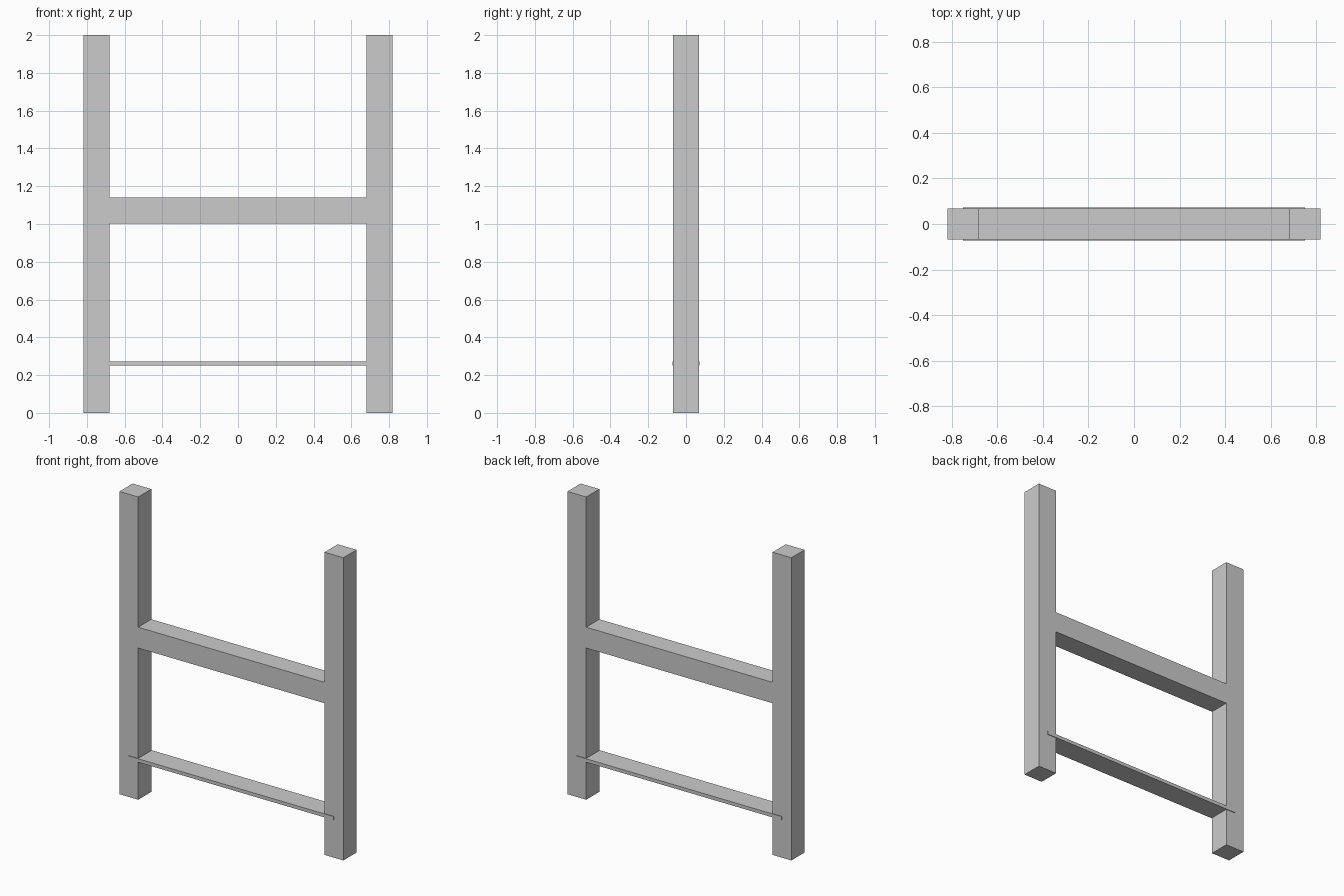
import bpy

if "Cube" in bpy.data.objects:
    bpy.data.objects.remove(bpy.data.objects["Cube"])


def box(name, x, y, z):
    """Box spanning the (min, max) ranges given for each axis."""
    spans = (x, y, z)
    bpy.ops.mesh.primitive_cube_add(size=1, location=[(a + b) / 2 for a, b in spans])
    obj = bpy.context.object
    obj.name = name
    obj.scale = [b - a for a, b in spans]
    bpy.ops.object.transform_apply(location=False, rotation=False, scale=True)
    return obj


POST_X = 0.75       # post centre line
HALF = 0.0685       # half the post thickness

# Two square upright posts
for side, sx in (("left", -1), ("right", 1)):
    cx = sx * POST_X
    box(f"{side}_post", (cx - HALF, cx + HALF), (-HALF, HALF), (0, 2))

# Thick upper rail, fitted between the posts and flush with their faces
inner = POST_X - HALF
box("upper_rail", (-inner, inner), (-HALF, HALF), (1.002, 1.14))

# Thin lower shelf board, slightly deeper than the posts and let into them
box("lower_board", (-POST_X, POST_X), (-0.0727, 0.0727), (0.25, 0.273))
